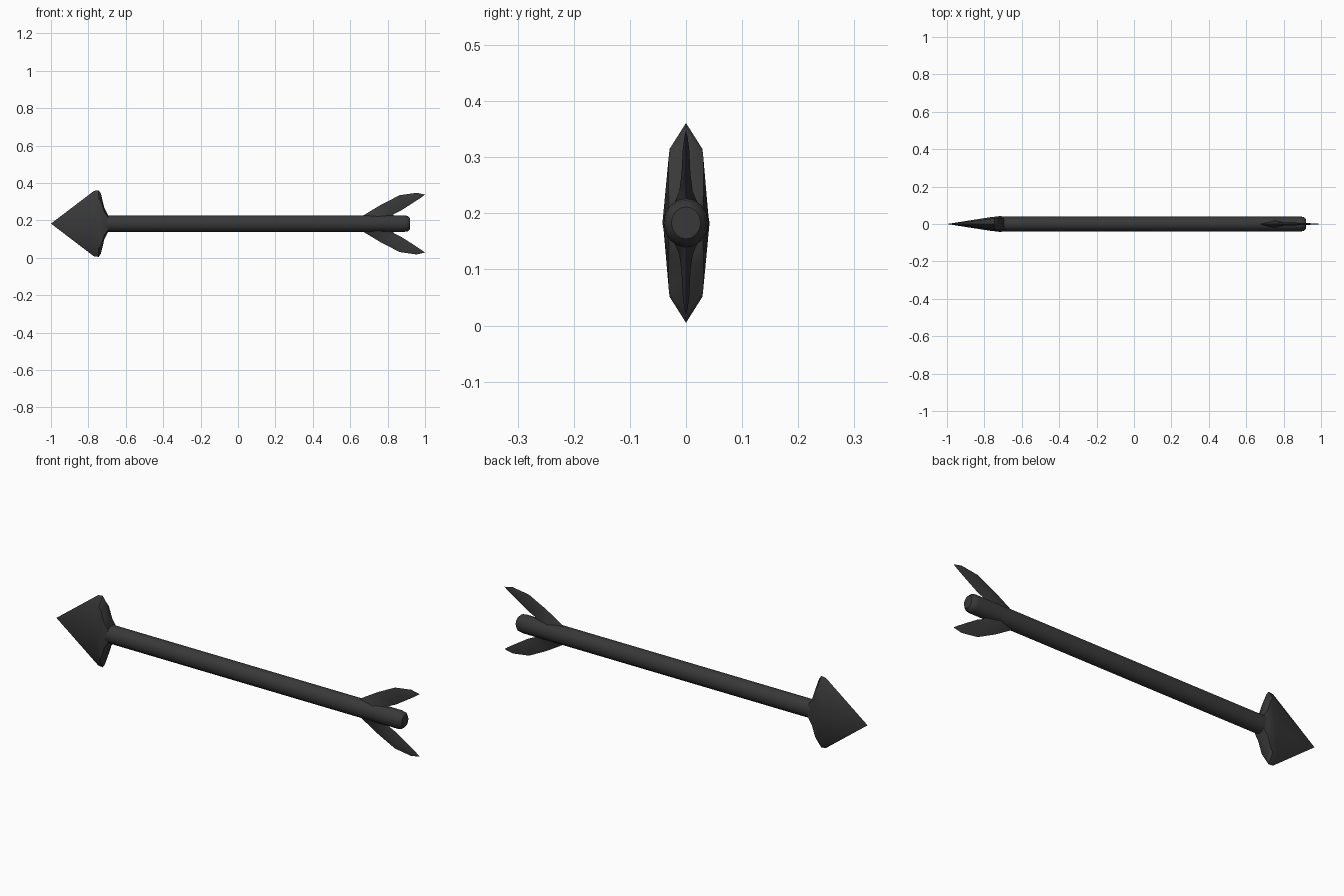
import bpy, bmesh, math
from mathutils import Vector

cube = bpy.data.objects.get("Cube")
if cube:
    bpy.data.objects.remove(cube, do_unlink=True)

AXIS_Z = 0.183

charcoal = bpy.data.materials.new("charcoal")
charcoal.use_nodes = True
colour = (0.04, 0.04, 0.04, 1)
charcoal.diffuse_color = colour
charcoal.node_tree.nodes["Principled BSDF"].inputs["Base Color"].default_value = colour


def loft(name, rings, angle):
    """Skin a list of equal-sized point rings and close both ends."""
    bm = bmesh.new()
    loops = [[bm.verts.new(p) for p in ring] for ring in rings]
    n = len(loops[0])
    for a, b in zip(loops, loops[1:]):
        for i in range(n):
            j = (i + 1) % n
            bm.faces.new((a[i], a[j], b[j], b[i]))
    bm.faces.new(loops[0])
    bm.faces.new(loops[-1])
    bmesh.ops.remove_doubles(bm, verts=bm.verts, dist=0.0005)
    bmesh.ops.recalc_face_normals(bm, faces=bm.faces)
    mesh = bpy.data.meshes.new(name)
    bm.to_mesh(mesh)
    bm.free()
    mesh.materials.append(charcoal)
    obj = bpy.data.objects.new(name, mesh)
    bpy.context.collection.objects.link(obj)
    bpy.ops.object.select_all(action='DESELECT')
    obj.select_set(True)
    bpy.context.view_layer.objects.active = obj
    bpy.ops.object.shade_smooth_by_angle(angle=math.radians(angle))
    return obj


def section(x, half_y, half_z, shape):
    return [(x, half_y * y, AXIS_Z + half_z * z) for y, z in shape]


circle = [(math.cos(math.tau * i / 16), math.sin(math.tau * i / 16)) for i in range(16)]
blade = [(1, 0), (0.75, 0.74), (0, 1), (-0.75, 0.74),
         (-1, 0), (-0.75, -0.74), (0, -1), (0.75, -0.74)]

# Round shaft with a chamfered tail
shaft = [(-0.74, 0.04), (0.89, 0.04), (0.908, 0.037), (0.92, 0.026)]
loft("shaft", [section(x, r, r * 1.1, circle) for x, r in shaft], 40)

# Flat, pointed head
head = [(-1, 0, 0), (-0.77, 0.036, 0.175), (-0.745, 0.039, 0.178),
        (-0.733, 0.041, 0.16), (-0.715, 0.042, 0.085), (-0.695, 0.04, 0.046)]
loft("arrow_head", [section(*ring, blade) for ring in head], 35)

# Swept fins: leading point, trailing point, half thickness
fin = [((0.64, 0.025), (0.84, 0.02), 0.026),
       ((0.70, 0.062), (0.83, 0.05), 0.012),
       ((0.77, 0.104), (0.87, 0.069), 0.008),
       ((0.865, 0.152), (0.925, 0.104), 0.006),
       ((0.955, 0.165), (0.98, 0.14), 0.003),
       ((1.0, 0.155), (1.0, 0.155), 0)]
for name, side in (("upper_fin", 1), ("lower_fin", -1)):
    rings = []
    for lead, trail, t in fin:
        a = Vector((lead[0], 0, AXIS_Z + side * lead[1]))
        b = Vector((trail[0], 0, AXIS_Z + side * trail[1]))
        mid, out = (a + b) / 2, Vector((0, t, 0))
        rings.append([a, mid + out, b, mid - out])
    loft(name, rings, 50)
